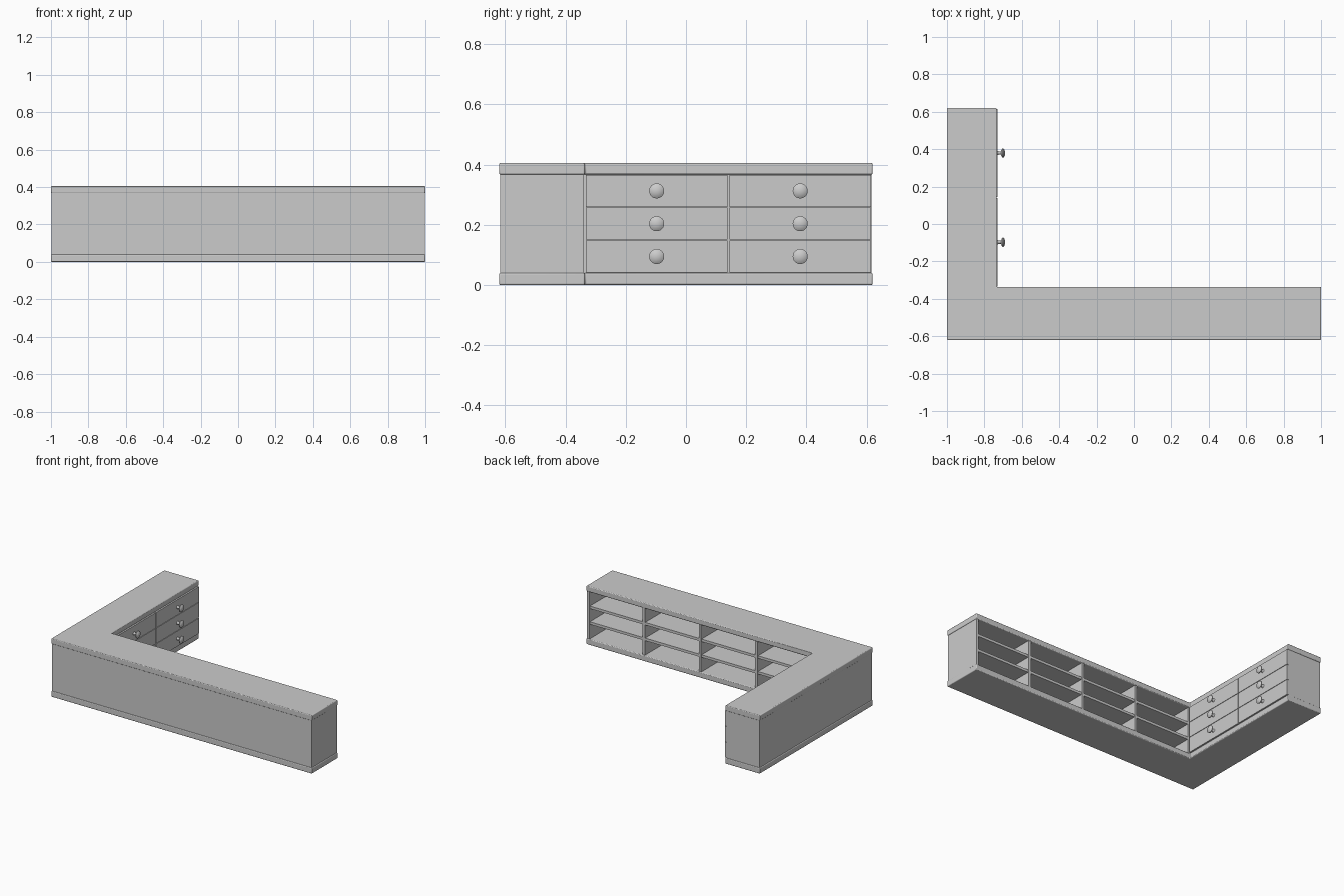
import bpy
import bmesh
import math
from mathutils import Matrix

cube = bpy.data.objects.get("Cube")
if cube:
    bpy.data.objects.remove(cube, do_unlink=True)

grey = bpy.data.materials.new("plain grey")
grey.use_nodes = True
colour = (0.6, 0.6, 0.6, 1)
grey.diffuse_color = colour
grey.node_tree.nodes["Principled BSDF"].inputs["Base Color"].default_value = colour


def finish(name, bm):
    bmesh.ops.recalc_face_normals(bm, faces=bm.faces)
    mesh = bpy.data.meshes.new(name)
    bm.to_mesh(mesh)
    bm.free()
    mesh.materials.append(grey)
    obj = bpy.data.objects.new(name, mesh)
    bpy.context.collection.objects.link(obj)
    return obj


def smooth(obj):
    bpy.ops.object.select_all(action="DESELECT")
    obj.select_set(True)
    bpy.context.view_layer.objects.active = obj
    bpy.ops.object.shade_smooth_by_angle(angle=math.radians(40))


def box(name, x0, x1, y0, y1, z0, z1):
    bm = bmesh.new()
    centre = Matrix.Translation(((x0 + x1) / 2, (y0 + y1) / 2, (z0 + z1) / 2))
    size = Matrix.Diagonal((x1 - x0, y1 - y0, z1 - z0, 1))
    bmesh.ops.create_cube(bm, size=1, matrix=centre @ size)
    return finish(name, bm)


def l_slab(name, z0, z1):
    """L-shaped board with softly rounded edges."""
    bm = bmesh.new()
    outline = [(-1, -END), (1, -END), (1, INNER_Y), (INNER_X, INNER_Y), (INNER_X, END), (-1, END)]
    face = bm.faces.new([bm.verts.new((x, y, z0)) for x, y in outline])
    top = bmesh.ops.extrude_face_region(bm, geom=[face])
    bmesh.ops.translate(bm, vec=(0, 0, z1 - z0),
                        verts=[v for v in top["geom"] if isinstance(v, bmesh.types.BMVert)])
    obj = finish(name, bm)
    bevel = obj.modifiers.new("rounded edge", "BEVEL")
    bevel.width = 0.005
    bevel.segments = 3
    smooth(obj)


END, INNER_Y, INNER_X = 0.62, -0.336, -0.735
LOW, HIGH = 0.04, 0.367
IN = 0.004          # how far the walls sit behind the board edges
ROW = (HIGH - LOW) / 3

# Base and counter top
l_slab("base_board", 0, LOW)
l_slab("counter_top", HIGH, 0.405)

# Long arm: front wall, end panel and open shelving at the back
wall = 0.018
back = INNER_Y - IN
box("front_panel", -1 + IN, 1 - IN, -END + IN, -END + IN + wall, LOW, HIGH)
box("end_panel", 1 - IN - wall, 1 - IN, -END + IN, back, LOW, HIGH)
bay = (1 - IN - INNER_X) / 4
for i in range(4):
    x = INNER_X + i * bay
    box(f"shelf_divider_{i + 1}", x - wall / 2, x + wall / 2, -END + IN + wall, back, LOW, HIGH)
for i in (1, 2):
    z = LOW + i * ROW
    box(f"shelf_{i}", INNER_X, 1 - IN - wall, -END + IN + wall, back - 0.004, z - 0.009, z + 0.009)

# Short arm: closed cabinet behind the drawer fronts
box("drawer_cabinet", -1 + IN, INNER_X - 0.006, -END + IN + wall, END - IN, LOW, HIGH)

# Knob profile: distance from the drawer front, radius
profile = [(0, 0.012), (0.004, 0.009), (0.018, 0.008), (0.021, 0.018), (0.026, 0.025),
           (0.031, 0.025), (0.036, 0.018), (0.039, 0.009), (0.04, 0)]


def knob(name, x, y, z):
    bm = bmesh.new()
    verts = [bm.verts.new((x + d, y + r, z)) for d, r in profile]
    edges = [bm.edges.new(pair) for pair in zip(verts, verts[1:])]
    bmesh.ops.spin(bm, geom=verts + edges, cent=(x, y, z), axis=(1, 0, 0),
                   angle=math.tau, steps=24, use_duplicate=False)
    bmesh.ops.remove_doubles(bm, verts=bm.verts, dist=0.0002)
    smooth(finish(name, bm))


# Two columns of three drawers
gap = 0.003
front = -0.729
width = (END - 0.002 - INNER_Y) / 2
for col in range(2):
    y = INNER_Y + col * width
    for row in range(3):
        z = LOW + row * ROW
        label = f"{col + 1}_{row + 1}"
        box("drawer_front_" + label, INNER_X - 0.008, front, y + gap, y + width - gap,
            z + gap / 2, z + ROW - gap / 2)
        knob("drawer_knob_" + label, front, y + width / 2, z + ROW / 2)
